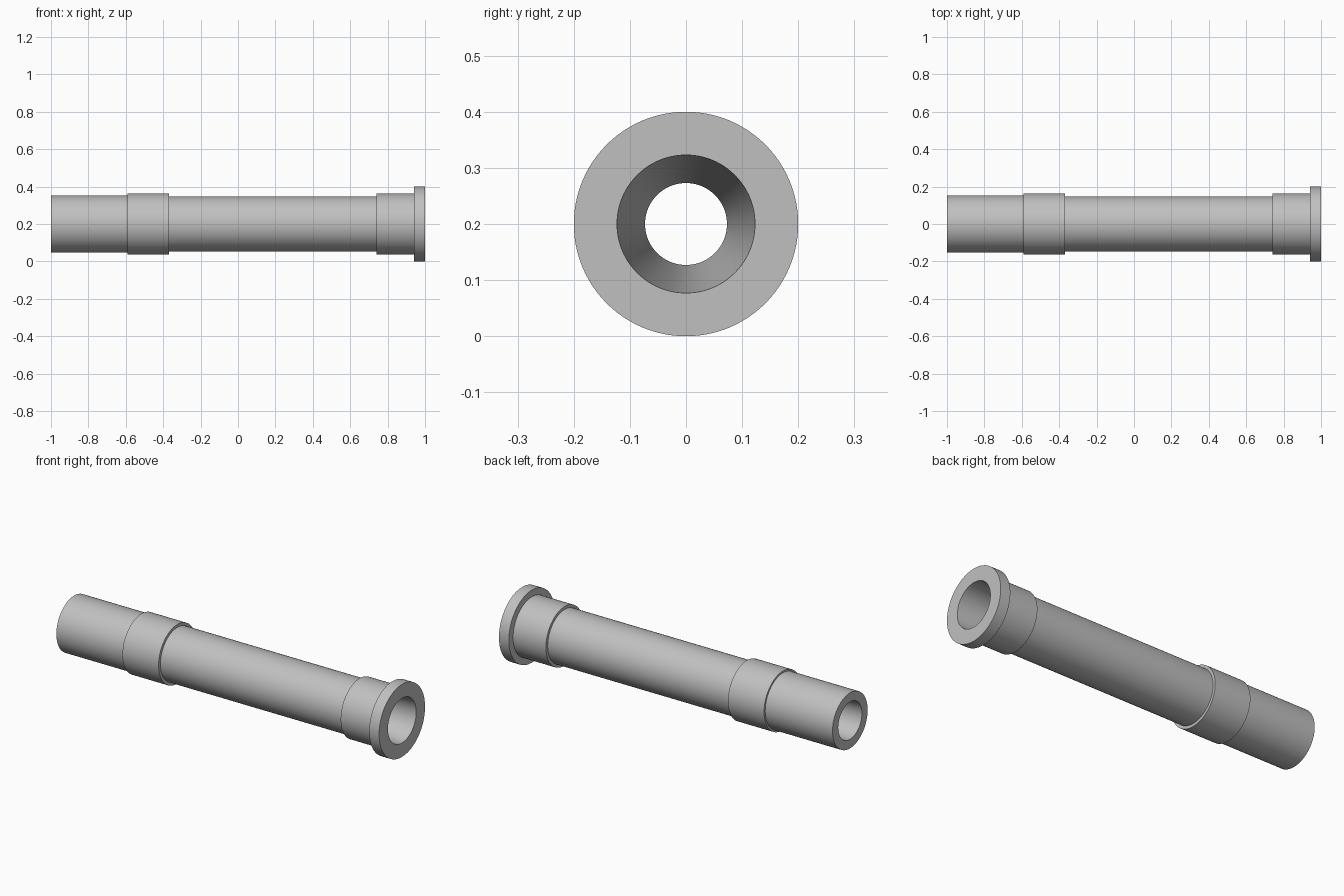
import bpy
import bmesh
import math
from mathutils import Matrix, Vector

cube = bpy.data.objects.get("Cube")
if cube:
    bpy.data.objects.remove(cube, do_unlink=True)

SEGMENTS = 96
AXIS_HEIGHT = 0.2

# Plain grey material
grey = bpy.data.materials.new("plain_grey")
grey.use_nodes = True
colour = (0.53, 0.53, 0.53, 1.0)
grey.diffuse_color = colour
grey.node_tree.nodes["Principled BSDF"].inputs["Base Color"].default_value = colour

# Outside of the nozzle as (x, radius): tip, collar, barrel, rear collar, flange
outside = [
    (-1.0, 0.153), (-0.59, 0.153),
    (-0.59, 0.163), (-0.37, 0.163),
    (-0.37, 0.147), (0.74, 0.147),
    (0.74, 0.163), (0.94, 0.163),
    (0.94, 0.2), (1.0, 0.2),
]
# Bore: tapered inlet, straight throat, flared outlet
bore = [(1.0, 0.123), (0.2, 0.073), (-0.1, 0.073), (-1.0, 0.103)]


def revolve(name, profile, material):
    """Spin a closed (x, radius) profile around the long axis."""
    bm = bmesh.new()
    verts = [bm.verts.new((x, 0, r)) for x, r in profile]
    edges = [bm.edges.new((v, verts[(i + 1) % len(verts)]))
             for i, v in enumerate(verts)]
    bmesh.ops.spin(bm, geom=verts + edges, cent=(0, 0, 0), axis=(1, 0, 0),
                   angle=math.tau, steps=SEGMENTS, use_merge=True)
    bmesh.ops.remove_doubles(bm, verts=bm.verts, dist=0.0001)
    bmesh.ops.recalc_face_normals(bm, faces=bm.faces)
    bm.transform(Matrix.Translation(Vector((0, 0, AXIS_HEIGHT))))
    mesh = bpy.data.meshes.new(name)
    bm.to_mesh(mesh)
    bm.free()
    mesh.materials.append(material)
    obj = bpy.data.objects.new(name, mesh)
    bpy.context.collection.objects.link(obj)
    return obj


nozzle = revolve("nozzle_tube", outside + bore, grey)

# Smooth walls with crisp shoulders
bpy.ops.object.select_all(action='DESELECT')
nozzle.select_set(True)
bpy.context.view_layer.objects.active = nozzle
bpy.ops.object.shade_smooth_by_angle(angle=math.radians(30))
